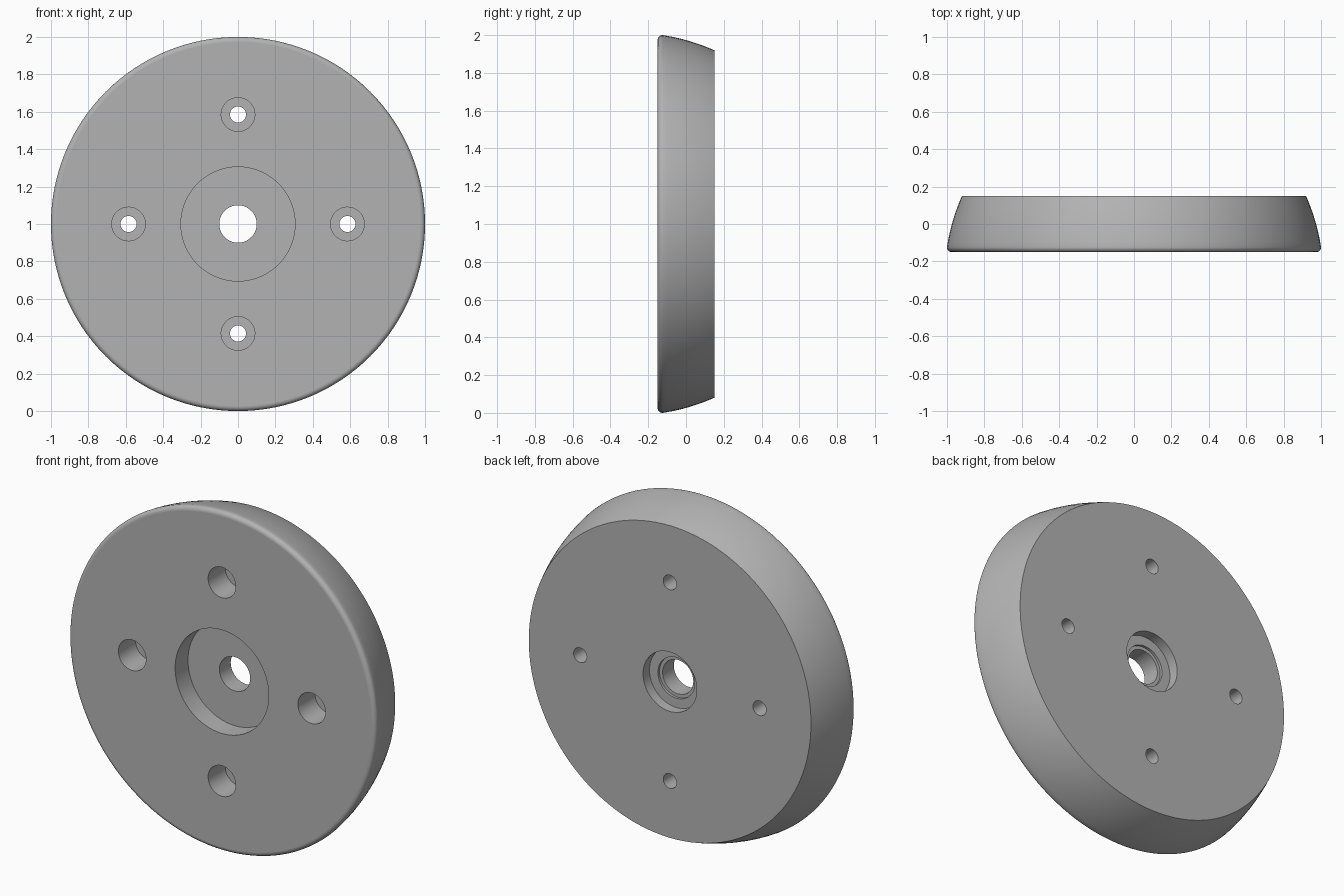
import bpy
import bmesh
from math import pi, sin, cos, radians
from mathutils import Matrix, Vector

cube = bpy.data.objects.get("Cube")
if cube:
    bpy.data.objects.remove(cube, do_unlink=True)

grey = bpy.data.materials.new("plain grey")
grey.use_nodes = True
colour = (0.45, 0.45, 0.45, 1)
grey.diffuse_color = colour
grey.node_tree.nodes["Principled BSDF"].inputs["Base Color"].default_value = colour

HALF = 0.15        # half the disc thickness
CENTRE = Vector((0, 0, 1))


def lathe(name, profile, steps, centre):
    """Spin a closed (radius, y) profile around the y axis."""
    bm = bmesh.new()
    verts = [bm.verts.new((r, y, 0)) for r, y in profile]
    edges = [bm.edges.new((a, b)) for a, b in zip(verts, verts[1:] + verts[:1])]
    bmesh.ops.spin(bm, geom=verts + edges, cent=(0, 0, 0), axis=(0, 1, 0),
                   angle=2 * pi, steps=steps, use_merge=True)
    bmesh.ops.remove_doubles(bm, verts=bm.verts, dist=0.0001)
    bmesh.ops.dissolve_degenerate(bm, edges=bm.edges, dist=0.0001)
    bmesh.ops.recalc_face_normals(bm, faces=bm.faces)
    mesh = bpy.data.meshes.new(name)
    bm.to_mesh(mesh)
    bm.free()
    mesh.materials.append(grey)
    obj = bpy.data.objects.new(name, mesh)
    obj.location = centre
    bpy.context.collection.objects.link(obj)
    return obj


# Disc: rounded front rim, bulging tapered side, stepped centre bore
fillet = 0.025
rim = [(1 - fillet + fillet * sin(a), -HALF + fillet - fillet * cos(a))
       for a in (radians(15 * i) for i in range(6))]
side = []
for i in range(13):
    t = i / 12
    y = -HALF + fillet + t * (2 * HALF - fillet)
    side.append((1 - 0.04 * t - 0.04 * t * t, y))
bore = [(0.175, HALF), (0.175, 0.09), (0.12, 0.09), (0.12, 0.075),
        (0.1, 0.075), (0.1, -0.03), (0.305, -0.03), (0.305, -HALF)]
disc = lathe("disc", rim + side + bore, 128, CENTRE)

# Four counterbored bolt holes
hole = [(0, -0.2), (0.09, -0.2), (0.09, 0.01), (0.043, 0.01), (0.043, 0.2), (0, 0.2)]
for i in range(4):
    offset = Matrix.Rotation(i * pi / 2, 3, 'Y') @ Vector((0.585, 0, 0))
    cutter = lathe("bolt_hole_cutter", hole, 48, CENTRE + offset)
    cutter.hide_render = True
    cutter.hide_set(True)
    cut = disc.modifiers.new("bolt hole", 'BOOLEAN')
    cut.operation = 'DIFFERENCE'
    cut.solver = 'EXACT'
    cut.object = cutter

# Apply the cuts, then smooth the curved walls and keep the end faces flat
bpy.ops.object.select_all(action='DESELECT')
bpy.context.view_layer.objects.active = disc
disc.select_set(True)
for cut in list(disc.modifiers):
    helper = cut.object
    bpy.ops.object.modifier_apply(modifier=cut.name)
    bpy.data.objects.remove(helper, do_unlink=True)
bpy.ops.object.shade_smooth_by_angle(angle=radians(30))
for face in disc.data.polygons:
    if abs(face.normal.y) > 0.999:
        face.use_smooth = False
